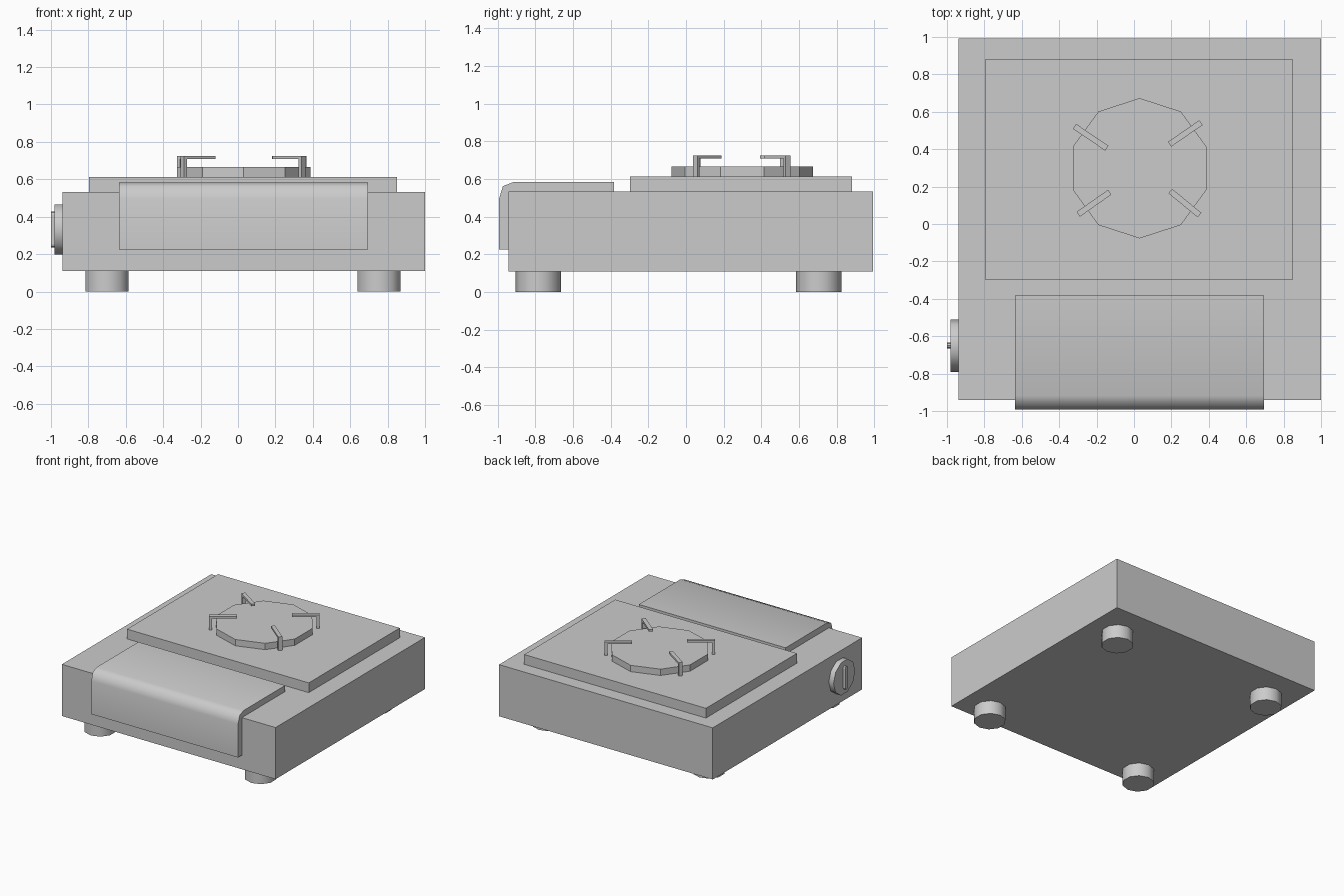
import bpy, bmesh, math
from mathutils import Vector

if "Cube" in bpy.data.objects:
    bpy.data.objects.remove(bpy.data.objects["Cube"], do_unlink=True)

GREY = (0.6, 0.6, 0.6, 1)
metal = bpy.data.materials.new("grey metal")
metal.use_nodes = True
metal.diffuse_color = GREY
metal.node_tree.nodes["Principled BSDF"].inputs["Base Color"].default_value = GREY


def prism(name, outline, offset, smooth=None):
    """Extrude a closed outline of 3D points along an offset."""
    bm = bmesh.new()
    face = bm.faces.new([bm.verts.new(p) for p in outline])
    top = bmesh.ops.extrude_face_region(bm, geom=[face], use_keep_orig=True)
    moved = [g for g in top["geom"] if isinstance(g, bmesh.types.BMVert)]
    bmesh.ops.translate(bm, verts=moved, vec=offset)
    bmesh.ops.recalc_face_normals(bm, faces=bm.faces)
    mesh = bpy.data.meshes.new(name)
    bm.to_mesh(mesh)
    bm.free()
    mesh.materials.append(metal)
    obj = bpy.data.objects.new(name, mesh)
    bpy.context.collection.objects.link(obj)
    if smooth:
        bpy.ops.object.select_all(action="DESELECT")
        obj.select_set(True)
        bpy.context.view_layer.objects.active = obj
        bpy.ops.object.shade_smooth_by_angle(angle=math.radians(smooth))
    return obj


def box(name, x0, x1, y0, y1, z0, z1):
    return prism(name, [(x0, y0, z0), (x1, y0, z0), (x1, y1, z0), (x0, y1, z0)],
                 (0, 0, z1 - z0))


def ring(radius, sides=10):
    """Polygon points with one corner on the second axis."""
    return [(radius * math.sin(math.tau * i / sides),
             radius * math.cos(math.tau * i / sides)) for i in range(sides)]


# Body and raised cooking plate
box("body", -0.937, 1, -0.942, 0.992, 0.11, 0.533)
box("top_plate", -0.797, 0.85, -0.298, 0.88, 0.533, 0.613)

# Curved sheet cover wrapping over the front edge
profile = [(-0.992, 0.225), (-0.992, 0.497), (-0.972, 0.562), (-0.918, 0.583),
           (-0.382, 0.583), (-0.382, 0.533), (-0.942, 0.533), (-0.942, 0.225)]
prism("cartridge_cover", [(-0.635, y, z) for y, z in profile], (1.33, 0, 0), 60)

# Ten-sided burner
prism("burner", [(0.03 + x, 0.298 + y, 0.613) for x, y in ring(0.375)], (0, 0, 0.052))

# Bent pan supports, from outer end to inner end
supports = {
    "back_right": ((-0.318, 0.522), (-0.145, 0.405)),
    "back_left": ((0.358, 0.542), (0.19, 0.426)),
    "front_right": ((-0.298, 0.052), (-0.13, 0.17)),
    "front_left": ((0.35, 0.048), (0.194, 0.176)),
}
for place, (outer, inner) in supports.items():
    start = Vector((*outer, 0))
    along = Vector((*inner, 0)) - start
    length = along.length
    along.normalize()
    side = along.cross(Vector((0, 0, 1))) * 0.0155
    shape = [(0, 0.613), (0, 0.725), (length, 0.725), (length, 0.708),
             (0.02, 0.708), (0.02, 0.613)]
    prism("pan_support_" + place,
          [start + along * d + Vector((0, 0, z)) - side for d, z in shape], side * 2)

# Control knob with upright grip on the right side
KNOB_Y, KNOB_Z = -0.65, 0.332
prism("knob", [(-0.937, KNOB_Y + b, KNOB_Z + a) for a, b in ring(0.14)],
      (-0.043, 0, 0), 40)
grip = [(0.016 * math.cos(math.radians(a)),
         math.copysign(0.08, 180 - a) + 0.016 * math.sin(math.radians(a)))
        for a in (0, 45, 90, 135, 179, 181, 225, 270, 315, 360)]
prism("knob_grip", [(-0.98, KNOB_Y + y, KNOB_Z + z) for y, z in grip], (-0.02, 0, 0))

# Four feet
for depth, y in (("front", -0.785), ("back", 0.705)):
    for hand, x in (("right", -0.7), ("left", 0.755)):
        prism(f"foot_{depth}_{hand}", [(x + a, y + b, 0) for a, b in ring(0.121)],
              (0, 0, 0.11), 40)
